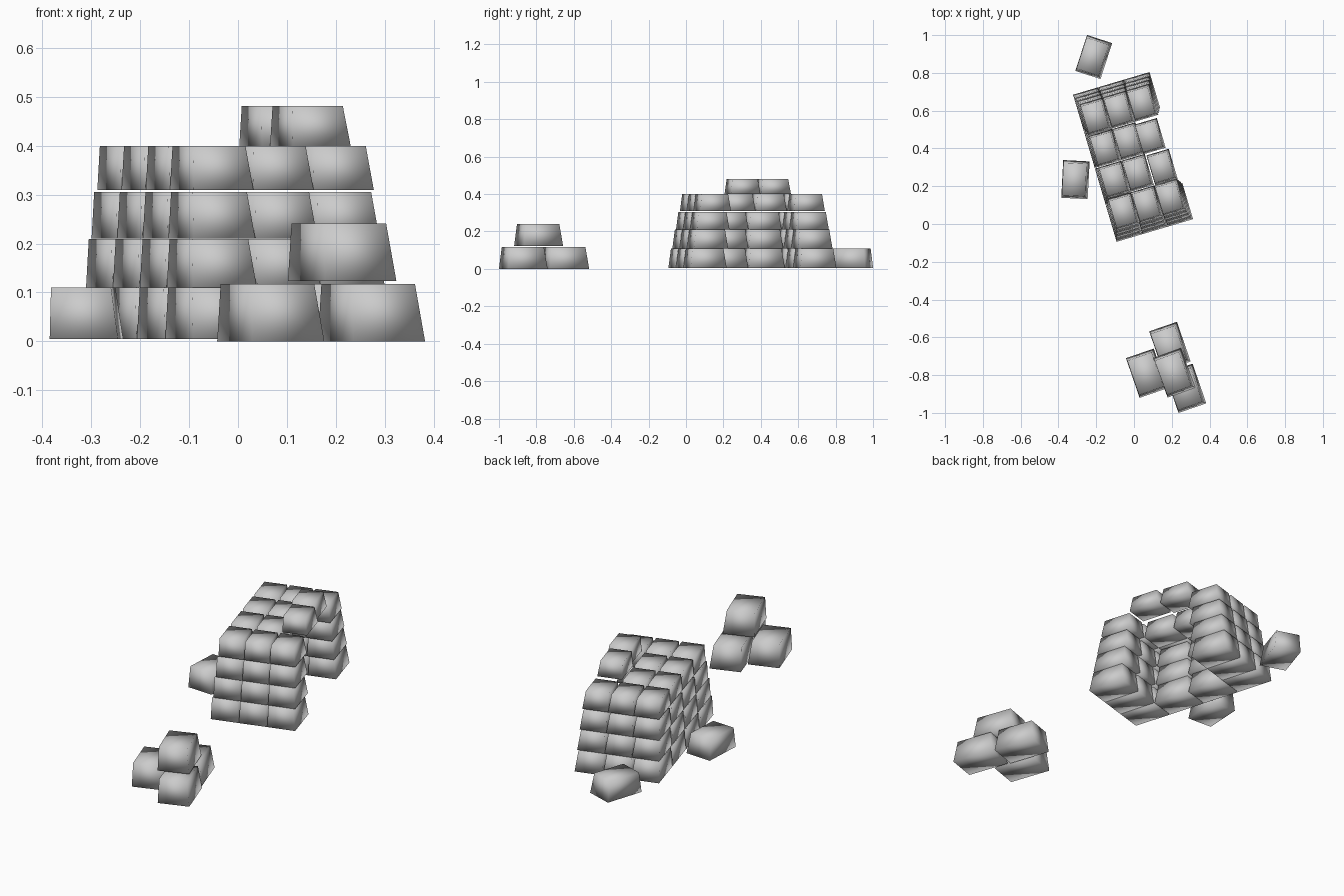
import bpy, bmesh, math
from mathutils import Vector

if "Cube" in bpy.data.objects:
    bpy.data.objects.remove(bpy.data.objects["Cube"])

stone = bpy.data.materials.new("grey_stone")
stone.diffuse_color = (0.6, 0.6, 0.6, 1)
stone.use_nodes = True
stone.node_tree.nodes["Principled BSDF"].inputs["Base Color"].default_value = stone.diffuse_color

W, L, H = 0.14, 0.20, 0.105   # full-size block


def block_mesh():
    """Tapered block with soft shading all round."""
    bm = bmesh.new()
    bmesh.ops.create_cube(bm, size=1)
    for v in bm.verts:
        t = v.co.z + 0.5
        x, y = v.co.x * W, v.co.y * L
        x += (-0.015 if x > 0 else 0.002) * t
        y *= 1 - 0.14 * t
        v.co = Vector((x, y, t * H))
    for f in bm.faces:
        f.smooth = True
    me = bpy.data.meshes.new("block")
    bm.to_mesh(me)
    bm.free()
    me.materials.append(stone)
    return me


mesh = block_mesh()


def block(name, x, y, z, deg, scale):
    ob = bpy.data.objects.new(name, mesh)
    ob.location = (x, y, z)
    ob.rotation_euler.z = math.radians(deg)
    ob.scale = scale
    bpy.context.collection.objects.link(ob)


# Main pile: four shrinking layers around a hollow bay that opens to the right
CX, CY, TURN = -0.005, 0.355, 16.5
c, s = math.cos(math.radians(TURN)), math.sin(math.radians(TURN))
layers = [(0.005, 1, 1), (0.11, 0.97, 0.95), (0.21, 0.94, 0.905), (0.31, 0.91, 0.855)]
for layer, (z, kx, ky) in enumerate(layers):
    for row in range(4):
        for col in range(3):
            # The side wall is one block thick, two at the roof layer
            if row in (1, 2) and col > (1 if layer == 3 else 0):
                continue
            u = (col - 1) * 0.141 * kx
            v = (row - 1.5) * 0.204 * ky
            block(f"pile_block_{layer}_{row}_{col}",
                  CX + u * c - v * s, CY + u * s + v * c, z, TURN, (kx, ky, ky))

# Two roof blocks above the bay
block("roof_block_front", 0.148, 0.302, 0.40, TURN, (0.88, 0.82, 0.77))
block("roof_block_back", 0.085, 0.465, 0.40, TURN, (0.88, 0.82, 0.77))

# Loose blocks beside the pile
block("loose_block_left", -0.31, 0.235, 0.005, -3, (1, 1, 1))
block("loose_block_back", -0.213, 0.884, 0.005, -18, (1, 1, 1))

# Small separate heap in front
HEAP = (1.11, 1.11, 1.12)
block("heap_block_left", 0.067, -0.79, 0, 19, HEAP)
block("heap_block_back", 0.19, -0.648, 0, 19, HEAP)
block("heap_block_front", 0.273, -0.87, 0, 19, HEAP)
block("heap_block_top", 0.213, -0.788, 0.123, 20, HEAP)
